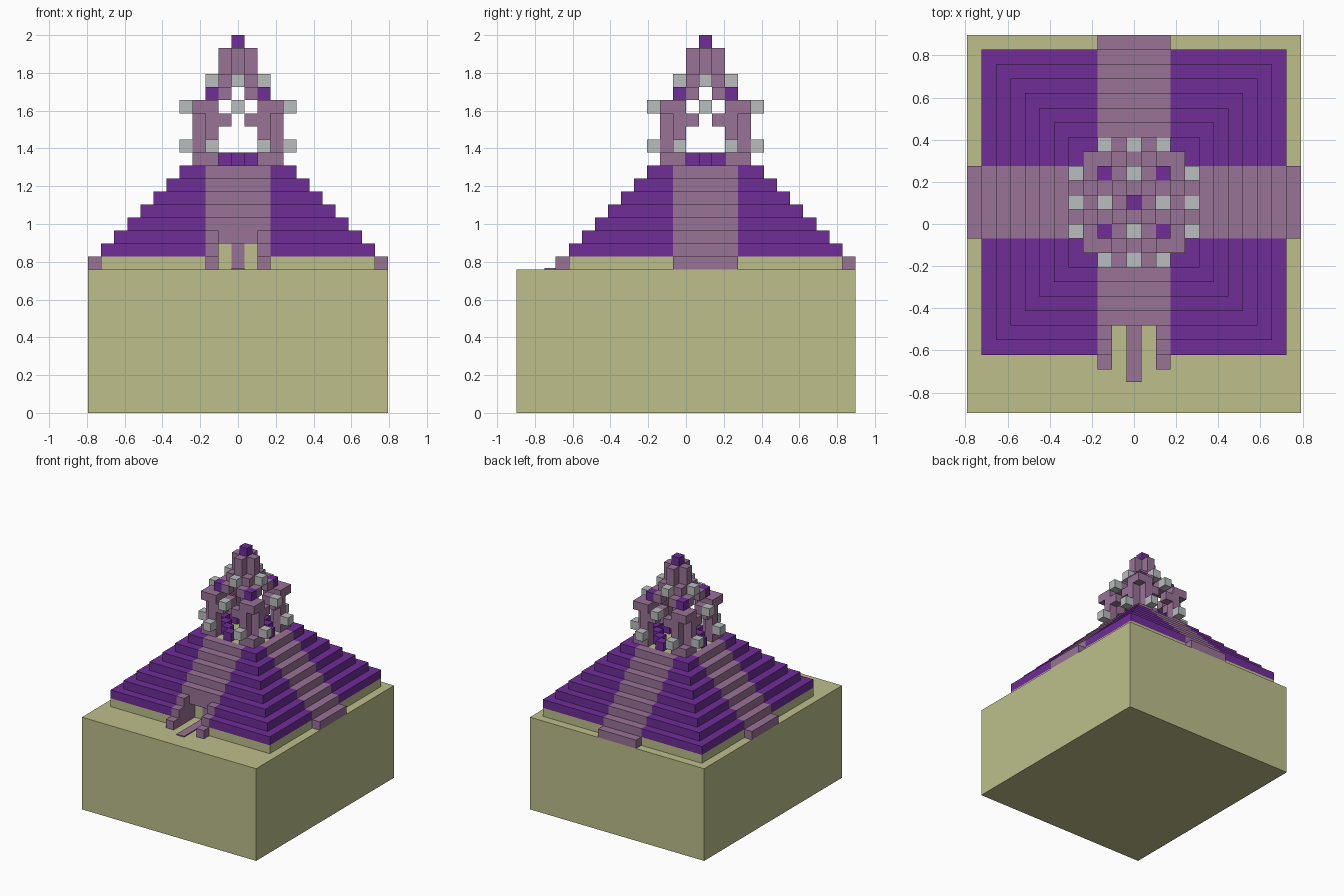
import bpy
import bmesh
from mathutils import Vector

if "Cube" in bpy.data.objects:
    bpy.data.objects.remove(bpy.data.objects["Cube"], do_unlink=True)

U = 2 / 29        # size of one block
YC = 1.5 * U      # pyramid centre sits behind the centre of the base
GROUND = 11       # blocks below the pyramid


def material(name, rgb):
    def linear(c):
        c /= 255
        return c / 12.92 if c <= 0.04045 else ((c + 0.055) / 1.055) ** 2.4
    colour = [linear(c) for c in rgb] + [1]
    m = bpy.data.materials.new(name)
    m.use_nodes = True
    m.diffuse_color = colour
    m.node_tree.nodes["Principled BSDF"].inputs["Base Color"].default_value = colour
    return m


sand = material("sand", (189, 191, 139))
purple = material("purple", (112, 45, 153))
mauve = material("mauve", (153, 115, 150))
grey = material("pale grey", (186, 190, 189))


def finish(name, bm, mat):
    mesh = bpy.data.meshes.new(name)
    bm.to_mesh(mesh)
    bm.free()
    mesh.materials.append(mat)
    bpy.context.collection.objects.link(bpy.data.objects.new(name, mesh))


def box(name, lo, hi, mat):
    bm = bmesh.new()
    bmesh.ops.create_cube(bm, size=1)
    for v in bm.verts:
        v.co = [lo[i] if v.co[i] < 0 else hi[i] for i in range(3)]
    finish(name, bm, mat)


grid = {}         # block position -> part name
part_mats = {}


def fill(part, mat, cells):
    part_mats[part] = mat
    for c in cells:
        grid[c] = part


def block(xs, ys, zs):
    return [(x, y, z) for x in xs for y in ys for z in zs]


def span(r):
    return range(-r, r + 1)


def fourfold(x, y, zs):
    """Repeat a column on all sides of the tower."""
    return {(sx * a, sy * b, z) for a, b in ((x, y), (y, x))
            for sx in (-1, 1) for sy in (-1, 1) for z in zs}


# Plinth, terraces and the stairs running down all four sides
fill("plinth", sand, block(span(10), span(10), [GROUND]))
for step in range(7):
    r, z = 10 - step, GROUND + 1 + step
    fill("terraces", purple, block(span(r), span(r), [z]))
    fill("stairs", mauve, block(span(2), span(r), [z]) + block(span(r), span(2), [z]))
fill("stairs", mauve, [c for i in span(2) for c in fourfold(11, i, [GROUND])])
fill("stair_rails", mauve, block((-2, 2), (-10, -9, -8), (11, 12)))
fill("temple_floor", sand, block(span(3), span(3), [18]))

# Front doorway cut into the stairs
for c in block(span(1), range(-11, -8), range(11, 16)) + block(span(1), [-8], (11, 12)):
    grid.pop(c, None)
fill("doorway_wall", sand, block((-1, 1), [-7], (11, 12)))
fill("door", mauve, block([0], [-7], (11, 12)))

# Temple pillars, corner caps and arches
fill("pillars", mauve, fourfold(2, 3, range(19, 24)))
fill("pillar_feet", mauve, fourfold(3, 3, [19]))
fill("pillar_caps", mauve, fourfold(3, 3, [23]) | fourfold(2, 2, [23]))
fill("lower_arches", mauve, fourfold(1, 3, [22]) | fourfold(0, 3, [23]))
fill("upper_arches", mauve, fourfold(1, 2, [24]))
fill("roof", mauve, block(span(1), span(1), [25]))
fill("spire", mauve, fourfold(0, 1, (26, 27)) | {(0, 0, 26), (0, 0, 27)})

# Purple and grey accent blocks
fill("thresholds", purple, fourfold(1, 2, [19]) | fourfold(0, 3, [19]))
fill("corner_gems", purple, fourfold(2, 2, [24]))
fill("spire_tip", purple, [(0, 0, 28)])
fill("pillar_studs", grey, fourfold(2, 4, [20]))
fill("arch_studs", grey, fourfold(0, 4, [23]))
fill("roof_studs", grey, fourfold(0, 2, [25]))


def build_part(part):
    """Make the exposed faces of one part and merge the flat ones."""
    bm = bmesh.new()
    for cell in (c for c, p in grid.items() if p == part):
        for axis in range(3):
            for side in (-1, 1):
                n = Vector((0, 0, 0))
                n[axis] = side
                near = tuple(int(a + b) for a, b in zip(cell, n))
                if near in grid or near[2] < GROUND:
                    continue
                a = Vector((0, 0, 0))
                a[(axis + 1) % 3] = 1
                b = n.cross(a)
                mid = Vector(cell) + Vector((0, 0, 0.5)) + n / 2
                corners = [mid + (i * a + j * b) / 2
                           for i, j in ((-1, -1), (1, -1), (1, 1), (-1, 1))]
                bm.faces.new([bm.verts.new(p * U + Vector((0, YC, 0))) for p in corners])
    bmesh.ops.remove_doubles(bm, verts=bm.verts[:], dist=U / 100)
    bmesh.ops.dissolve_limit(bm, angle_limit=0.01, verts=bm.verts[:], edges=bm.edges[:])
    finish(part, bm, part_mats[part])


for part in part_mats:
    build_part(part)

# Ground block and the thin path to the door
box("ground_block", (-11.5 * U, -13 * U, 0), (11.5 * U, 13 * U, GROUND * U), sand)
box("path", (-U / 2, -0.75, GROUND * U), (U / 2, YC - 7.5 * U, GROUND * U + 0.008), mauve)
